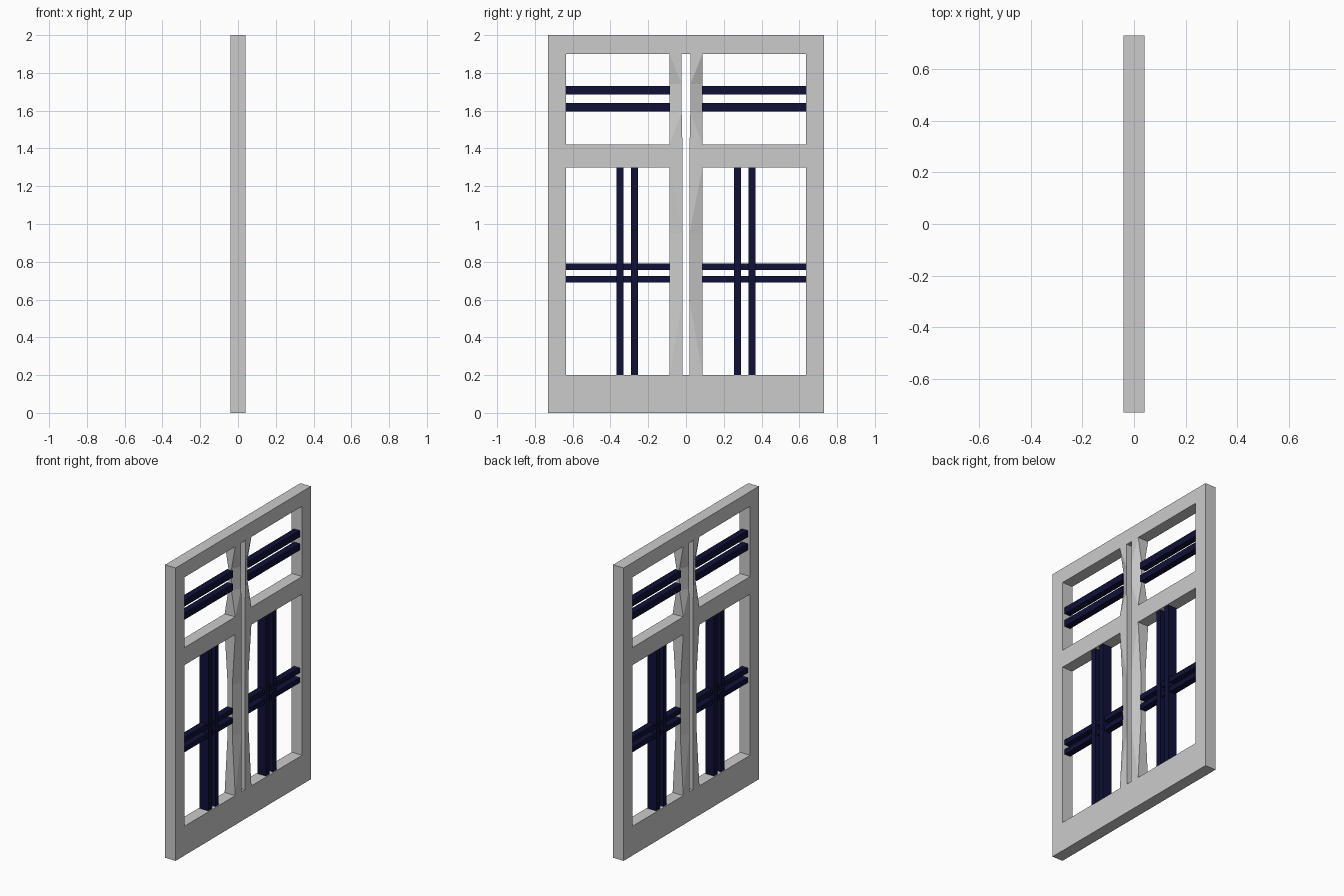
import bpy, bmesh

if "Cube" in bpy.data.objects:
    bpy.data.objects.remove(bpy.data.objects["Cube"])

navy = bpy.data.materials.new("navy")
navy.diffuse_color = (0.005, 0.005, 0.04, 1)
navy.use_nodes = True
navy.node_tree.nodes["Principled BSDF"].inputs["Base Color"].default_value = navy.diffuse_color


def finish(bm, name, mat=None):
    bmesh.ops.recalc_face_normals(bm, faces=bm.faces)
    me = bpy.data.meshes.new(name)
    bm.to_mesh(me)
    bm.free()
    ob = bpy.data.objects.new(name, me)
    bpy.context.collection.objects.link(ob)
    if mat:
        me.materials.append(mat)
    return ob


def bar(name, y, z, half_depth):
    bm = bmesh.new()
    bmesh.ops.create_cube(bm, size=1)
    for v in bm.verts:
        v.co.x *= 2 * half_depth
        v.co.y = y[0] if v.co.y < 0 else y[1]
        v.co.z = z[0] if v.co.z < 0 else z[1]
    return finish(bm, name, navy)


# Door frame: a grid of cells with open panels, extruded in depth
half = 0.04
ys = [-0.73, -0.635, -0.087, -0.019, 0.019, 0.087, 0.635, 0.73]
zs = [0, 0.2, 0.6, 0.95, 1.3, 1.42, 1.59, 1.74, 1.9, 2]
pinch = {2: 0.018, 3: 0.018, 6: 0.012, 7: 0.012}  # thin grip rows of centre stiles
solid_rows = (0, 8)
rail_row = 4


def filled(i, j):
    if j in solid_rows:
        return True
    if i == 3:
        return False
    return j == rail_row or i in (0, 2, 4, 6)


bm = bmesh.new()
verts = {}
for i, y in enumerate(ys):
    for j, z in enumerate(zs):
        x = pinch.get(j, half) if i in (2, 5) else half
        gap = 1.2 if i in (3, 4) and j > 5 else 1
        verts[i, j] = [bm.verts.new((s * x, y * gap, z)) for s in (-1, 1)]

for i in range(7):
    for j in range(9):
        if not filled(i, j):
            continue
        ring = [(i, j), (i + 1, j), (i + 1, j + 1), (i, j + 1)]
        for side in (0, 1):
            bm.faces.new([verts[k][side] for k in ring])
        # side walls wherever the neighbouring cell is open
        for n, (di, dj) in enumerate([(0, -1), (1, 0), (0, 1), (-1, 0)]):
            a, b = i + di, j + dj
            if not (0 <= a < 7 and 0 <= b < 9 and filled(a, b)):
                p, q = verts[ring[n]], verts[ring[(n + 1) % 4]]
                bm.faces.new((p[0], q[0], q[1], p[1]))
bmesh.ops.delete(bm, geom=[v for v in bm.verts if not v.link_faces], context='VERTS')
bmesh.ops.recalc_face_normals(bm, faces=bm.faces)
bmesh.ops.triangulate(bm, faces=bm.faces)
bmesh.ops.dissolve_limit(bm, angle_limit=0.002, verts=bm.verts, edges=bm.edges)
finish(bm, "door_frame")

# Navy glazing bars, mirrored on both door leaves
for s, side in ((-1, "left"), (1, "right")):
    span = sorted((s * 0.085, s * 0.635))
    for z in ((1.595, 1.64), (1.685, 1.73)):
        bar("upper_bar_" + side, span, z, 0.022)
    for z in ((0.69, 0.725), (0.757, 0.792)):
        bar("lower_cross_bar_" + side, span, z, 0.022)
    for y in ((0.255, 0.291), (0.33, 0.367)):
        bar("vertical_bar_" + side, sorted((s * y[0], s * y[1])), (0.198, 1.302), 0.033)
